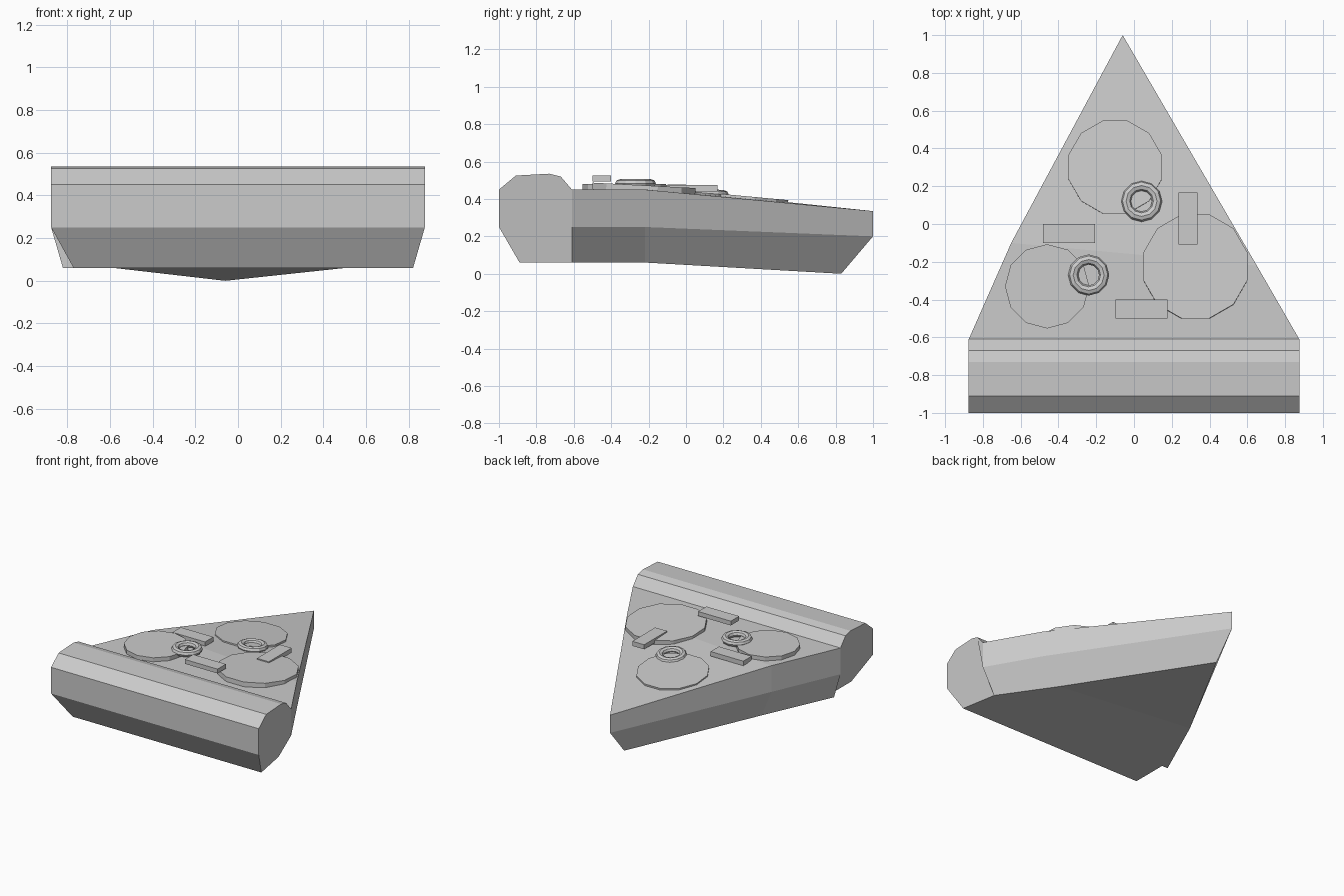
import bpy, bmesh, math
from mathutils import Matrix, Vector

if "Cube" in bpy.data.objects:
    bpy.data.objects.remove(bpy.data.objects["Cube"])


def loft(name, rings, tri=False):
    """Closed solid through matching rings, capped at both ends."""
    bm = bmesh.new()
    loops = [[bm.verts.new(p) for p in ring] for ring in rings]
    n = len(loops[0])
    for a, b in zip(loops, loops[1:]):
        for i in range(n):
            j = (i + 1) % n
            bm.faces.new((a[i], a[j], b[j], b[i]))
    if tri:
        # tip triangle plus back quad, so the deck bends at the kinks
        for l in (loops[0], loops[-1]):
            bm.faces.new((l[1], l[2], l[3]))
            bm.faces.new((l[0], l[1], l[3], l[4]))
    else:
        bm.faces.new(loops[0])
        bm.faces.new(loops[-1])
    bmesh.ops.recalc_face_normals(bm, faces=bm.faces)
    return finish(name, bm)


def finish(name, bm):
    mesh = bpy.data.meshes.new(name)
    bm.to_mesh(mesh)
    bm.free()
    ob = bpy.data.objects.new(name, mesh)
    bpy.context.collection.objects.link(ob)
    return ob


# Wedge-shaped slice: back left, left kink, tip, right kink, back right
bottom = [(-.82, -.61, .06), (-.58, -.08, .06), (-.06, .83, 0), (.50, -.22, .06), (.77, -.61, .06)]
middle = [(-.875, -.61, .25), (-.65, -.1, .25), (-.06, 1, .2), (.65, -.22, .25), (.875, -.61, .25)]
top = [(x, y, .335 if y == 1 else .45) for x, y, z in middle]
loft("slice_body", [bottom, middle, top], tri=True)

# Crust: side profile swept across, bottom corners pulled inward
profile = [(-.61, .25), (-.61, .45), (-.67, .52), (-.73, .535), (-.91, .525),
           (-1, .45), (-1, .25), (-.89, .06), (-.61, .06)]
left = [(-.77 if z < .1 else -.875, y, z) for y, z in profile]
right = [((.82 if y < -.8 else .77) if z < .1 else .875, y, z) for y, z in profile]
loft("crust", [left, right])


# Round topping slices lying along the deck
def topping_disc(name, loc, r, spin, tilt):
    bm = bmesh.new()
    bmesh.ops.create_cone(bm, cap_ends=True, segments=12, radius1=r, radius2=r, depth=.035,
                          matrix=Matrix.Rotation(math.radians(spin), 4, 'Z'))
    ob = finish(name, bm)
    ob.location = loc
    ob.rotation_euler.x = math.radians(tilt)


topping_disc("sausage_slice_back", (-.10, .30, .399), .255, 15, -5.3)
topping_disc("sausage_slice_left", (-.46, -.33, .463), .223, 0, 0)
topping_disc("sausage_slice_right", (.325, -.225, .455), .285, 15, -3)


# Olive rings
def olive(name, loc, tilt):
    seg, sides = 12, 8
    bm = bmesh.new()
    grid = []
    for i in range(seg):
        a = 2 * math.pi * i / seg
        ring = []
        for j in range(sides):
            b = 2 * math.pi * j / sides
            r = .082 + .027 * math.cos(b)
            ring.append(bm.verts.new((r * math.cos(a), r * math.sin(a), .024 * math.sin(b))))
        grid.append(ring)
    for i in range(seg):
        for j in range(sides):
            k, m = (i + 1) % seg, (j + 1) % sides
            bm.faces.new((grid[i][j], grid[k][j], grid[k][m], grid[i][m]))
    ob = finish(name, bm)
    ob.location = loc
    ob.rotation_euler.x = math.radians(tilt)


olive("olive_ring_left", (-.24, -.27, .482), 0)
olive("olive_ring_back", (.04, .12, .43), -5)

# Chopped pepper strips
strips = {
    "pepper_strip_left": ((-.345, -.05, .46), (.275, .1, .035)),
    "pepper_strip_front": ((.04, -.45, .51), (.275, .1, .033)),
    "pepper_strip_right": ((.285, .03, .457), (.1, .275, .035)),
}
for name, (loc, size) in strips.items():
    bm = bmesh.new()
    bmesh.ops.create_cube(bm, size=1, matrix=Matrix.Diagonal(Vector(size + (1,))))
    finish(name, bm).location = loc
